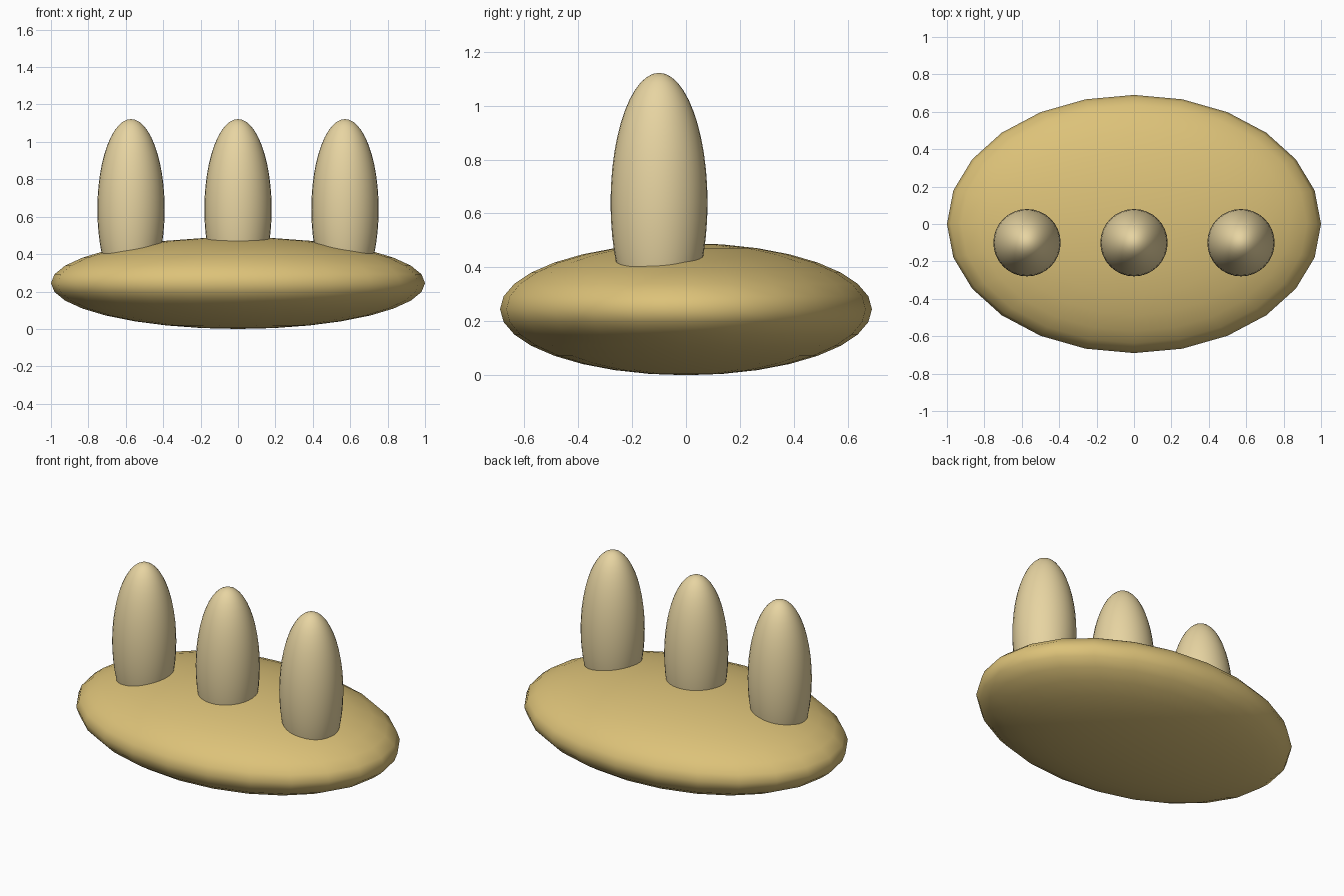
import bpy

if "Cube" in bpy.data.objects:
    bpy.data.objects.remove(bpy.data.objects["Cube"])


def material(name, color):
    mat = bpy.data.materials.new(name)
    mat.diffuse_color = color
    mat.use_nodes = True
    mat.node_tree.nodes["Principled BSDF"].inputs["Base Color"].default_value = mat.diffuse_color
    return mat


def ellipsoid(name, center, radii, segments, rings, mat):
    bpy.ops.mesh.primitive_uv_sphere_add(segments=segments, ring_count=rings,
                                         radius=1, location=center)
    obj = bpy.context.object
    obj.name = name
    obj.scale = radii
    bpy.ops.object.transform_apply(location=False, rotation=False, scale=True)
    bpy.ops.object.shade_smooth()
    obj.data.materials.append(mat)
    return obj


pad_mat = material("pad_gold", (0.72, 0.54, 0.19, 1))
peg_mat = material("peg_tan", (0.80, 0.66, 0.36, 1))

# Flattened oval base
ellipsoid("base_pad", (0, 0, 0.245), (1.0, 0.69, 0.245), 24, 16, pad_mat)

# Three upright rounded pegs, sunk into the base
for side, x in (("left", -0.572), ("middle", 0), ("right", 0.572)):
    ellipsoid(side + "_peg", (x, -0.1, 0.64), (0.18, 0.18, 0.482), 32, 24, peg_mat)
